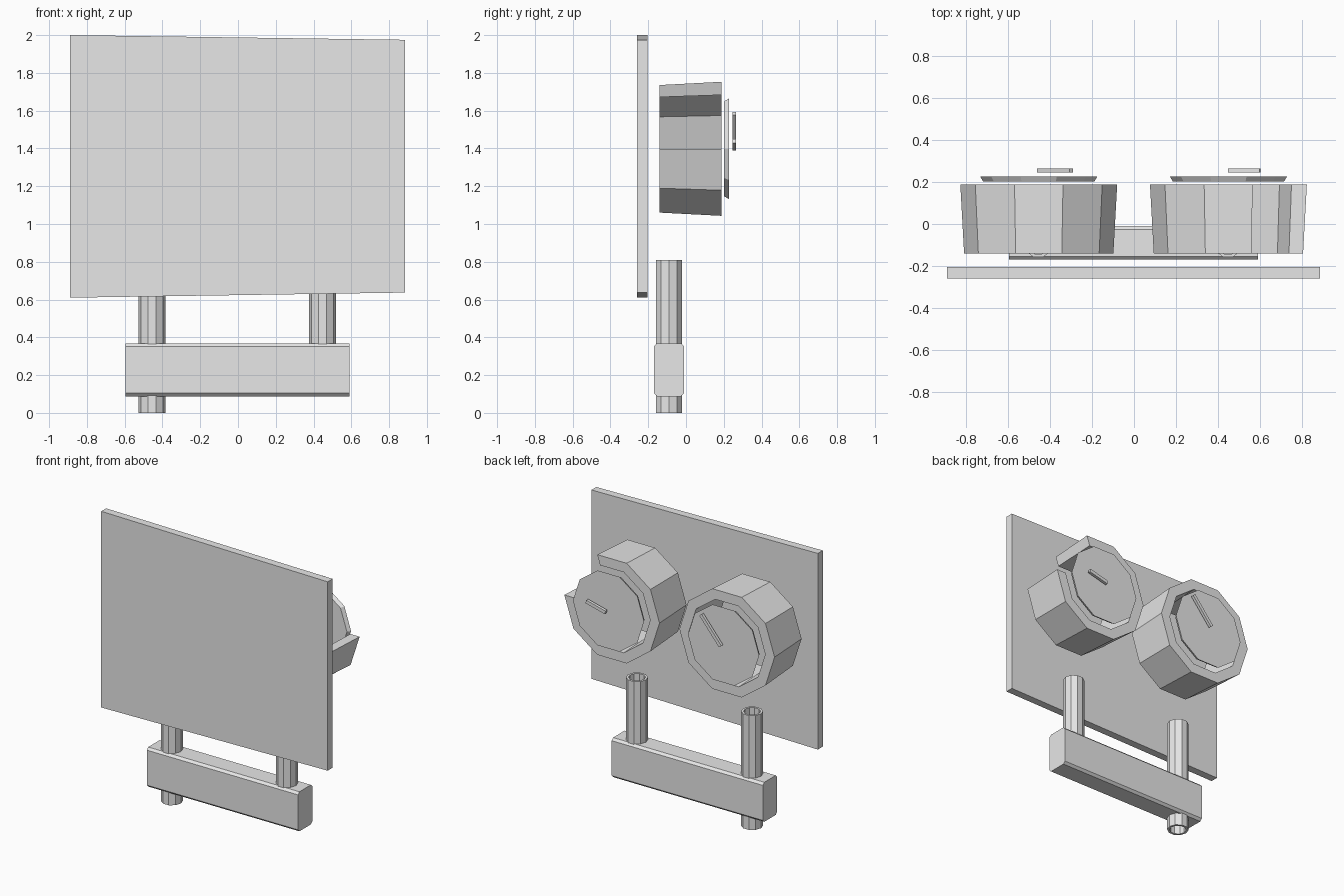
import bpy, bmesh, math
from mathutils import Matrix, Vector

cube = bpy.data.objects.get("Cube")
if cube:
    bpy.data.objects.remove(cube, do_unlink=True)

grey = bpy.data.materials.new("light_grey")
grey.use_nodes = True
grey.diffuse_color = (0.8, 0.8, 0.8, 1)
grey.node_tree.nodes["Principled BSDF"].inputs["Base Color"].default_value = (0.8, 0.8, 0.8, 1)

SIDES = 10
BACK = Matrix.Rotation(math.radians(90), 4, 'X') @ Matrix.Scale(-1, 4, (0, 0, 1))  # local z -> +y


def finish(name, bm, matrix=Matrix()):
    bm.transform(matrix)
    bmesh.ops.recalc_face_normals(bm, faces=bm.faces)
    mesh = bpy.data.meshes.new(name)
    bm.to_mesh(mesh)
    bm.free()
    mesh.materials.append(grey)
    obj = bpy.data.objects.new(name, mesh)
    bpy.context.collection.objects.link(obj)
    return obj


def prism(name, outline, y0, y1):
    """Extrude an (x, z) outline from y0 to y1."""
    bm = bmesh.new()
    face = bm.faces.new([bm.verts.new((x, y0, z)) for x, z in outline])
    top = bmesh.ops.extrude_face_region(bm, geom=[face])["geom"]
    moved = [v for v in top if isinstance(v, bmesh.types.BMVert)]
    bmesh.ops.translate(bm, verts=moved, vec=(0, y1 - y0, 0))
    return finish(name, bm)


def ring(name, low, high, matrix, first=0, count=SIDES):
    """Faceted tube; low and high are (inner radius, outer radius, height)."""
    bm = bmesh.new()
    section = [(low[0], low[2]), (low[1], low[2]), (high[1], high[2]), (high[0], high[2])]
    closed = count == SIDES
    loops = []
    for i in range(first, first + count + (not closed)):
        a = math.tau * i / SIDES
        loops.append([bm.verts.new((r * math.cos(a), r * math.sin(a), h)) for r, h in section])
    for i in range(count):
        a, b = loops[i], loops[(i + 1) % len(loops)]
        for k in range(4):
            n = (k + 1) % 4
            bm.faces.new((a[k], a[n], b[n], b[k]))
    if not closed:
        bm.faces.new(loops[0])
        bm.faces.new(loops[-1])
    return finish(name, bm, matrix)


# Flat front panel with a slight taper towards the left
prism("front_panel", [(-0.89, 0.61), (0.885, 0.637), (0.885, 1.975), (-0.89, 2.0)], -0.26, -0.205)

# Cross bar with chamfered long edges
bm = bmesh.new()
bmesh.ops.create_cube(bm, size=1, matrix=Matrix.Translation((-0.003, -0.09, 0.228))
                      @ Matrix.Diagonal((1.185, 0.16, 0.28, 1)))
long_edges = [e for e in bm.edges if abs(e.verts[0].co.x - e.verts[1].co.x) > 1]
bmesh.ops.bevel(bm, geom=long_edges, offset=0.016, segments=1, affect='EDGES')
finish("cross_bar", bm)

# Hollow posts
for name, x, bottom in (("right_post", -0.455, 0), ("left_post", 0.447, 0.2)):
    ring(name, (0.055, 0.071, bottom), (0.055, 0.071, 0.81), Matrix.Translation((x, -0.09, 0)))

# Drums with a floating disc and pointer; the left drum has two segments missing
for side, x, first, count, angle, length in (
        ("right", -0.453, 0, SIDES, 50, 0.24), ("left", 0.449, 2, SIDES - 2, 14, 0.155)):
    place = Matrix.Translation((x, 0, 1.398))
    ring(side + "_drum", (0.288, 0.355, -0.14), (0.3, 0.373, 0.188), place @ BACK, first, count)

    bm = bmesh.new()
    bmesh.ops.create_cone(bm, cap_ends=True, segments=SIDES, radius1=0.264, radius2=0.279, depth=0.025)
    # Turn the disc so that a corner points sideways
    corner = max(bm.verts, key=lambda v: v.co.x).co
    turn = Matrix.Rotation(-math.atan2(corner.y, corner.x), 4, 'Z')
    finish(side + "_disc", bm, place @ Matrix.Translation((0, 0.214, 0)) @ BACK @ turn)

    bm = bmesh.new()
    bmesh.ops.create_cube(bm, size=1, matrix=Matrix.Translation((length / 2, 0, 0))
                          @ Matrix.Diagonal((length, 0.02, 0.024, 1)))
    finish(side + "_pointer", bm, place @ Matrix.Translation((0, 0.255, 0.004))
           @ Matrix.Rotation(math.radians(-angle), 4, 'Y'))
